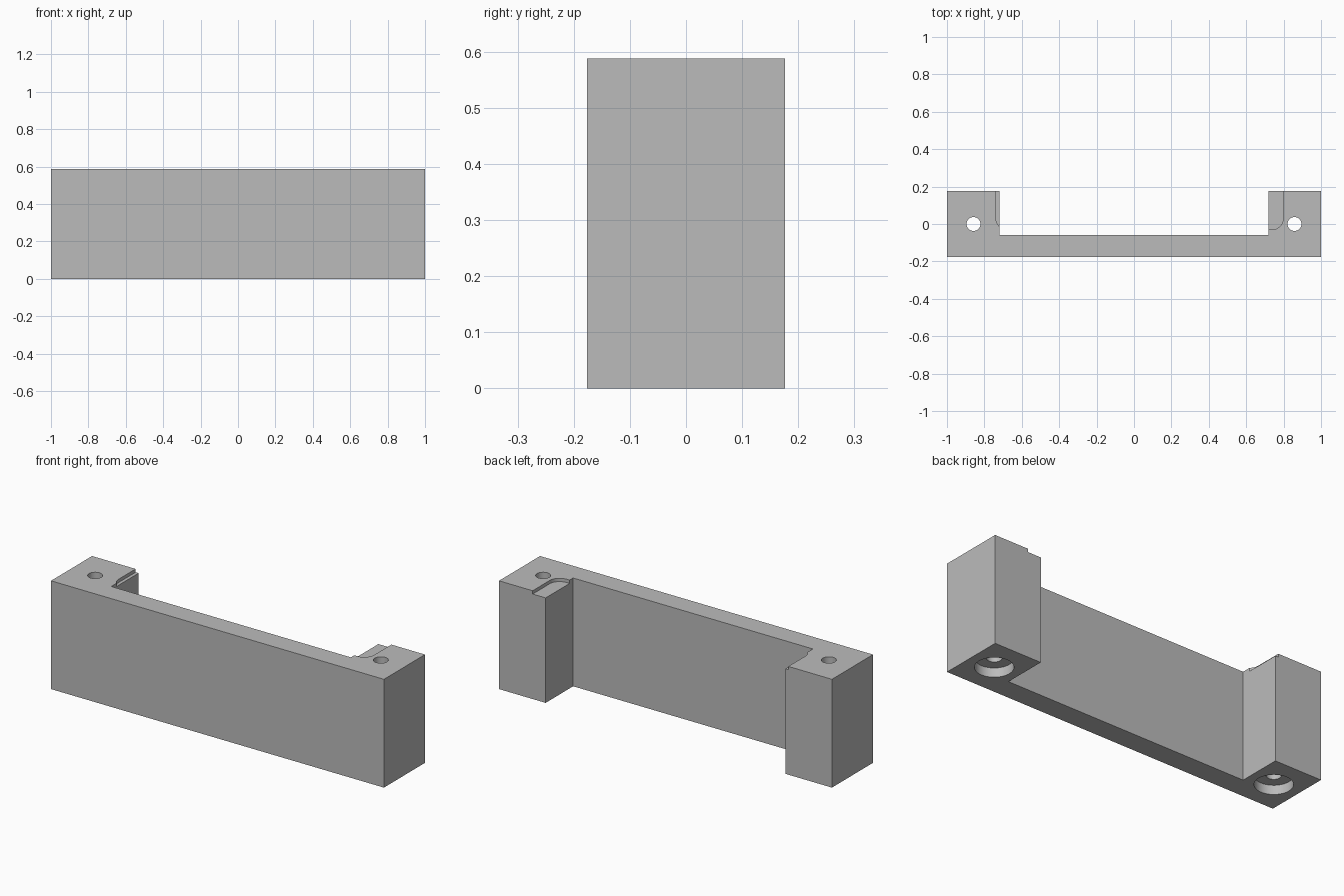
import bpy, bmesh, math

cube = bpy.data.objects.get("Cube")
if cube:
    bpy.data.objects.remove(cube, do_unlink=True)

HEIGHT = 0.588
HALF_DEPTH = 0.176
LEG_INNER = 0.72      # inner faces of the two end legs
WALL_BACK = -0.06     # back face of the thin wall
HOLE_X = 0.858

grey = bpy.data.materials.new("plain grey")
grey.use_nodes = True
grey.diffuse_color = (0.5, 0.5, 0.5, 1)
grey.node_tree.nodes["Principled BSDF"].inputs["Base Color"].default_value = (0.5, 0.5, 0.5, 1)


def prism(name, outline, z0, z1):
    """Extrude a counter-clockwise plan outline from z0 to z1."""
    bm = bmesh.new()
    base = bm.faces.new([bm.verts.new((x, y, z0)) for x, y in outline])
    top = bmesh.ops.extrude_face_region(bm, geom=[base])["geom"]
    bmesh.ops.translate(bm, vec=(0, 0, z1 - z0),
                        verts=[v for v in top if isinstance(v, bmesh.types.BMVert)])
    bmesh.ops.recalc_face_normals(bm, faces=bm.faces)
    mesh = bpy.data.meshes.new(name)
    bm.to_mesh(mesh)
    bm.free()
    mesh.materials.append(grey)
    obj = bpy.data.objects.new(name, mesh)
    bpy.context.collection.objects.link(obj)
    return obj


def arc(cx, cy, r, start, end, steps):
    angles = [math.radians(start + (end - start) * i / steps) for i in range(steps + 1)]
    return [(cx + r * math.cos(a), cy + r * math.sin(a)) for a in angles]


def cut(target, cutter):
    cutter.hide_render = True
    bpy.context.view_layer.objects.active = target
    mod = target.modifiers.new("cut", 'BOOLEAN')
    mod.operation = 'DIFFERENCE'
    mod.solver = 'EXACT'
    mod.object = cutter
    bpy.ops.object.modifier_apply(modifier=mod.name)
    bpy.data.objects.remove(cutter, do_unlink=True)


# U-shaped body: thin front wall with a leg at each end
bracket = prism("bracket_body", [
    (-1, -HALF_DEPTH), (1, -HALF_DEPTH), (1, HALF_DEPTH), (LEG_INNER, HALF_DEPTH),
    (LEG_INNER, WALL_BACK), (-LEG_INNER, WALL_BACK), (-LEG_INNER, HALF_DEPTH),
    (-1, HALF_DEPTH)], 0, HEIGHT)

# Shallow round-cornered recess in the leg tops, offset towards +x
LEFT, RIGHT, FRONT, R = -0.738, 0.798, -0.03, 0.06
recess = (arc(LEFT + R, FRONT + R, R, 180, 270, 12)
          + arc(RIGHT - R, FRONT + R, R, 270, 360, 12)
          + [(RIGHT, 0.3), (LEFT, 0.3)])
cut(bracket, prism("recess_cutter", recess, HEIGHT - 0.018, HEIGHT + 0.1))

# Screw holes with a counterbore underneath
for x in (-HOLE_X, HOLE_X):
    for radius, z0, z1 in ((0.037, -0.1, HEIGHT + 0.1), (0.093, -0.1, 0.05)):
        circle = arc(x, 0, radius, 0, 360, 48)[:-1]
        cut(bracket, prism("hole_cutter", circle, z0, z1))

# Round holes shade smoothly, edges stay sharp
bpy.ops.object.select_all(action='DESELECT')
bracket.select_set(True)
bpy.context.view_layer.objects.active = bracket
bpy.ops.object.shade_smooth_by_angle(angle=math.radians(30))
